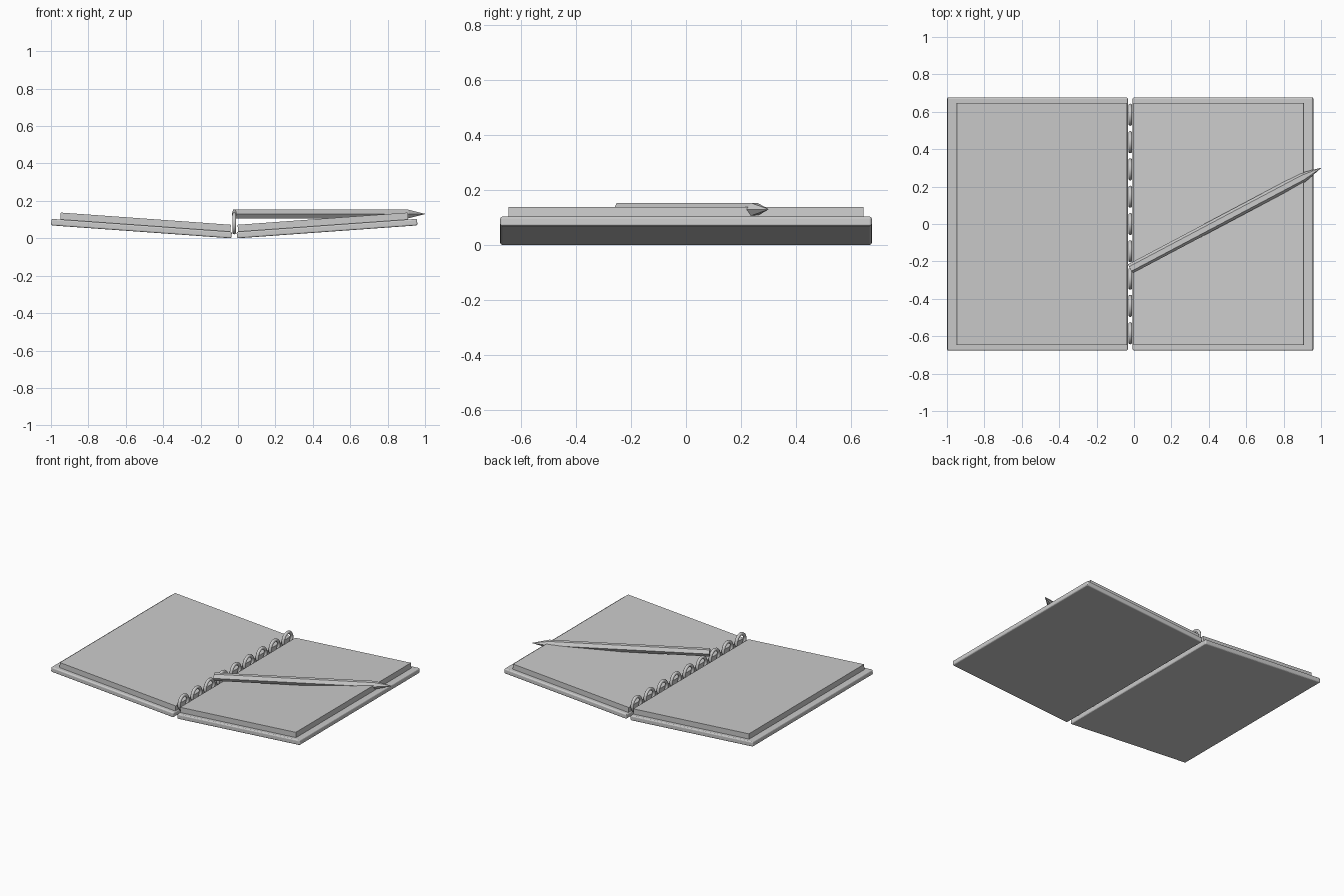
import bpy, bmesh, math
from mathutils import Matrix, Vector

if "Cube" in bpy.data.objects:
    bpy.data.objects.remove(bpy.data.objects["Cube"])

SPINE_X = -0.02
TILT = math.radians(4.1)


def finish(name, bm, smooth=False):
    mesh = bpy.data.meshes.new(name)
    bmesh.ops.recalc_face_normals(bm, faces=bm.faces)
    bm.to_mesh(mesh)
    bm.free()
    obj = bpy.data.objects.new(name, mesh)
    bpy.context.collection.objects.link(obj)
    if smooth:
        for p in mesh.polygons:
            p.use_smooth = True
    return obj


def slab(name, side, u0, u1, half_y, z0, z1, bevel=0):
    """Box laid along a tilted half of the open book (side = -1 left, 1 right)."""
    bm = bmesh.new()
    bmesh.ops.create_cube(bm, size=1)
    for v in bm.verts:
        v.co = Vector((u0 + (v.co.x + 0.5) * (u1 - u0),
                       v.co.y * 2 * half_y,
                       z0 + (v.co.z + 0.5) * (z1 - z0)))
    if bevel:
        bmesh.ops.bevel(bm, geom=bm.edges[:], offset=bevel, segments=3,
                        profile=0.5, affect='EDGES')
    # tilt about the inner bottom edge, then mirror for the left half
    bm.transform(Matrix.Rotation(-TILT, 4, 'Y'))
    for v in bm.verts:
        v.co.x = SPINE_X + side * (0.015 + v.co.x)
    return finish(name, bm)


# covers and page blocks
for side, label in ((-1, "left"), (1, "right")):
    slab(label + "_cover", side, 0.0, 0.967, 0.677, 0.0, 0.035, 0.008)
    slab(label + "_pages", side, 0.008, 0.92, 0.647, 0.034, 0.072)

# binding rings along the spine
for i in range(9):
    bpy.ops.mesh.primitive_torus_add(
        major_radius=0.048, minor_radius=0.011, major_segments=32, minor_segments=10,
        location=(SPINE_X, (i - 4) * 0.146, 0.08), rotation=(0, math.pi / 2, 0))
    ring = bpy.context.object
    ring.name = "binding_ring_%d" % (i + 1)
    bpy.ops.object.shade_smooth()

# hexagonal pencil: body and sharpened tip
start, tip = Vector((-0.02, -0.24, 0.13)), Vector((1.0, 0.30, 0.13))
direction = (tip - start).normalized()
length = (tip - start).length
CONE = 0.11
turn = direction.to_track_quat('Z', 'Y').to_matrix().to_4x4()


def pencil_part(name, s0, s1, r0, r1):
    bm = bmesh.new()
    # hexagon with a flat on top: corners lie sideways
    side_dir = Vector((0, 0, 1)).cross(direction)
    up = Vector((0, 0, 1))
    rings = []
    for s, r in ((s0, r0), (s1, r1)):
        c = start + direction * s
        rings.append([bm.verts.new(c + side_dir * r * math.cos(k * math.pi / 3)
                                   + up * r * math.sin(k * math.pi / 3)) for k in range(6)])
    for k in range(6):
        n = (k + 1) % 6
        bm.faces.new((rings[0][k], rings[0][n], rings[1][n], rings[1][k]))
    bm.faces.new(rings[0])
    bm.faces.new(rings[1])
    return finish(name, bm)


pencil_part("pencil_body", 0, length - CONE, 0.027, 0.027)
pencil_part("pencil_tip", length - CONE, length, 0.027, 0.001)
